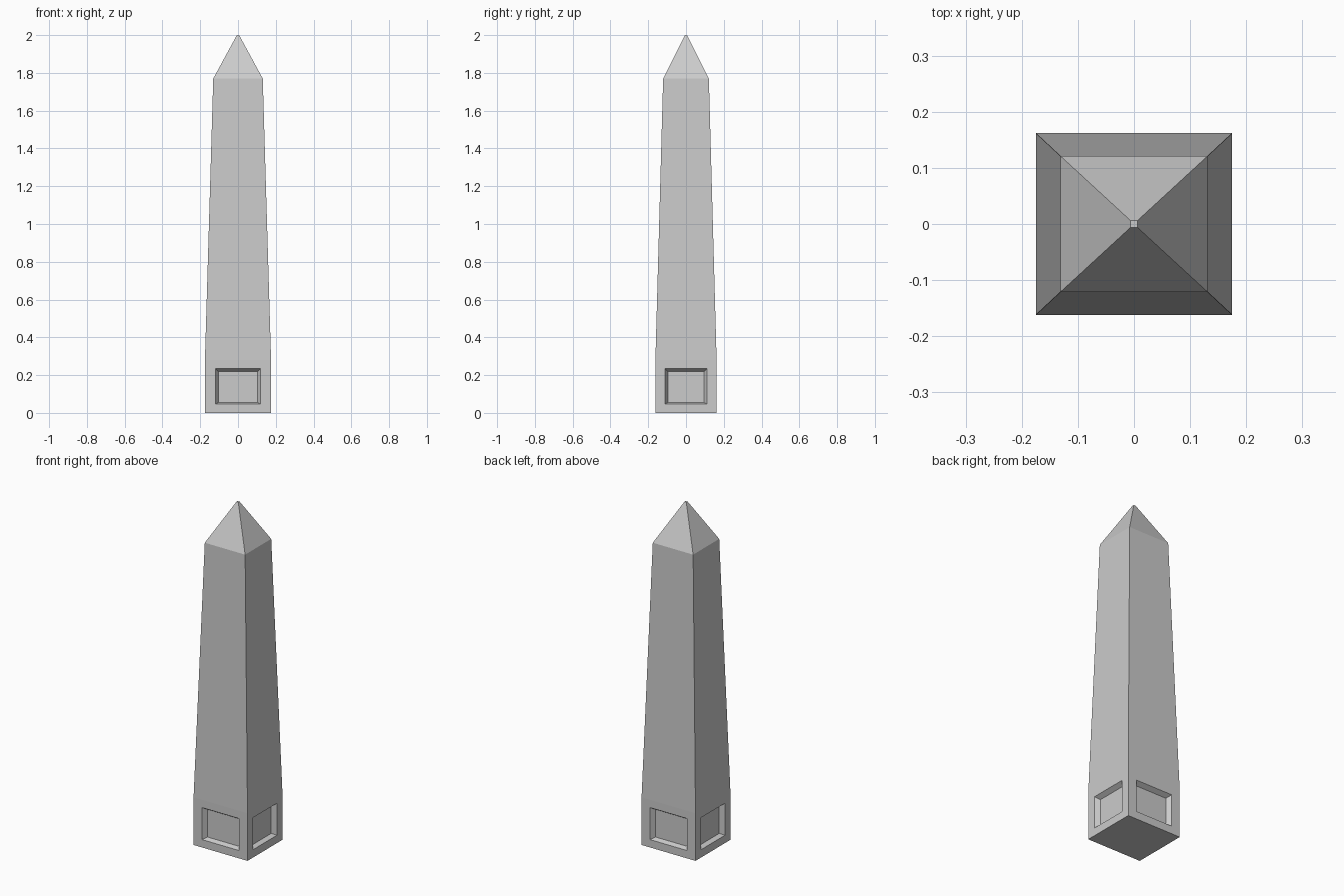
import bpy, bmesh
from mathutils import Vector

if "Cube" in bpy.data.objects:
    bpy.data.objects.remove(bpy.data.objects["Cube"])

HX, HY, BASE_TOP, DEPTH = 0.175, 0.162, 0.28, 0.026
bm = bmesh.new()


def ring(hx, hy, z):
    return [bm.verts.new((sx * hx, sy * hy, z))
            for sx, sy in ((-1, -1), (1, -1), (1, 1), (-1, 1))]


def bridge(a, b):
    for i in range(4):
        j = (i + 1) % 4
        bm.faces.new((a[i], a[j], b[j], b[i]))


# Tapered shaft and pyramid tip
bottom = ring(HX, HY, 0)
levels = [ring(HX, HY, BASE_TOP), ring(0.131, 0.121, 1.77), ring(0.006, 0.006, 2.0)]
for a, b in zip(levels, levels[1:]):
    bridge(a, b)
bm.faces.new(levels[-1])
bm.faces.new(bottom[::-1])

# Base walls, each with a recessed panel with sloping sides
sides = [((1, 0, 0), (0, -1, 0), HX, HY), ((0, 1, 0), (1, 0, 0), HY, HX),
         ((-1, 0, 0), (0, 1, 0), HX, HY), ((0, -1, 0), (-1, 0, 0), HY, HX)]
for i, (along, out, half, dist) in enumerate(sides):
    along, out = Vector(along), Vector(out)

    def frame(w, z0, z1, d):
        return [bm.verts.new(along * u + out * d + Vector((0, 0, z)))
                for u, z in ((-w, z0), (w, z0), (w, z1), (-w, z1))]

    j = (i + 1) % 4
    wall = [bottom[i], bottom[j], levels[0][j], levels[0][i]]
    rim = frame(half * 0.687, 0.046, 0.234, dist)
    floor = frame(half * 0.59, 0.056, 0.218, dist - DEPTH)
    bridge(wall, rim)
    bridge(rim, floor)
    bm.faces.new(floor)

bmesh.ops.recalc_face_normals(bm, faces=bm.faces)
mesh = bpy.data.meshes.new("obelisk")
bm.to_mesh(mesh)
bm.free()
bpy.context.collection.objects.link(bpy.data.objects.new("obelisk", mesh))
